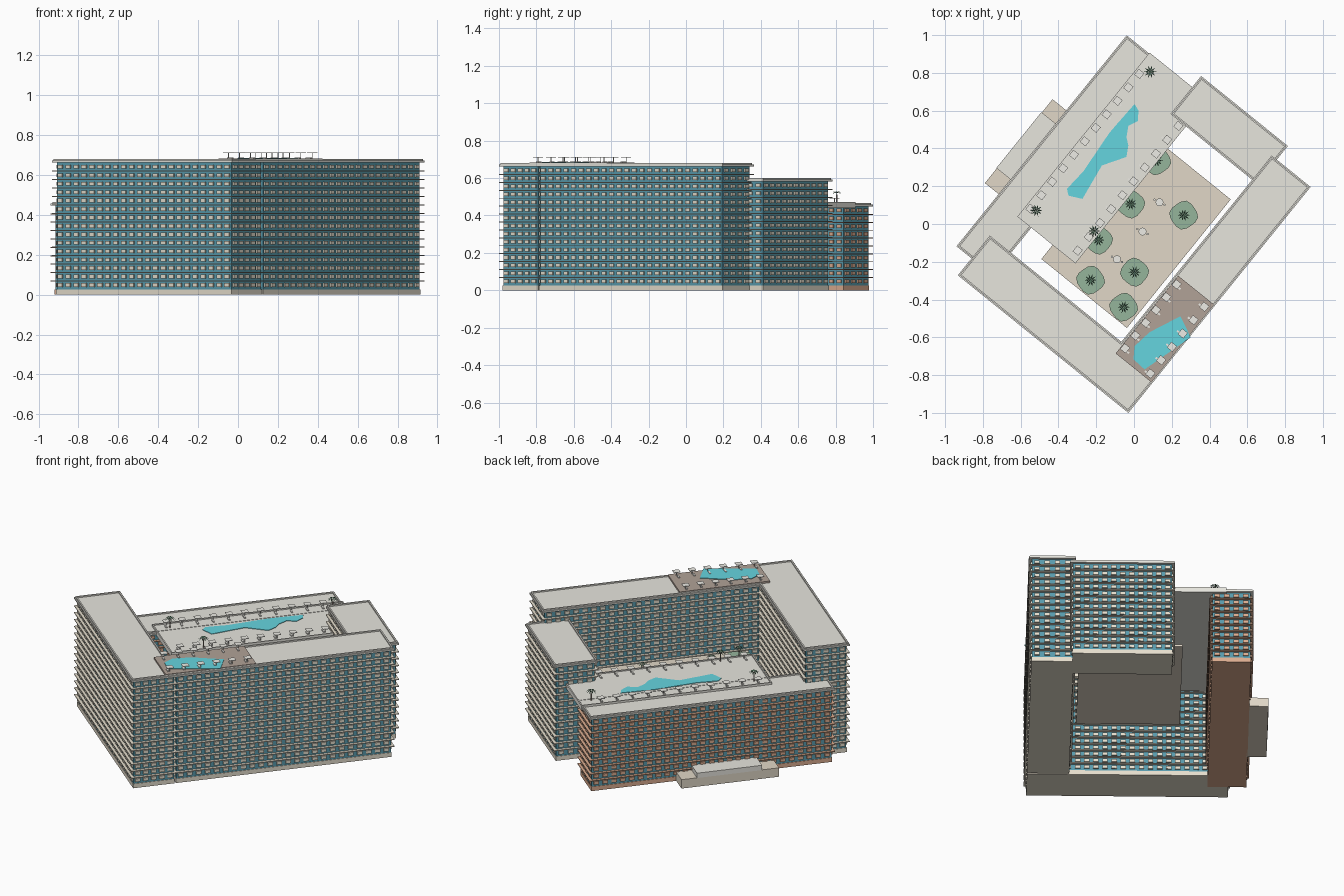
import bpy, bmesh, math
from mathutils import Matrix, Vector

if "Cube" in bpy.data.objects:
    bpy.data.objects.remove(bpy.data.objects["Cube"])

# Site frame: local x runs along the long wings, local y across the court
SITE = Matrix.Translation((-0.03, -1.0, 0)) @ Matrix.Rotation(math.radians(51.1), 4, 'Z')


def mat(name, r, g, b):
    m = bpy.data.materials.new(name)
    m.diffuse_color = (r, g, b, 1)
    m.use_nodes = True
    m.node_tree.nodes["Principled BSDF"].inputs["Base Color"].default_value = m.diffuse_color
    return m


GLASS = mat("glass", 0.10, 0.33, 0.42)
CREAM = mat("cream", 0.80, 0.74, 0.62)
ORANGE = mat("terracotta", 0.72, 0.42, 0.28)
ROOF = mat("roof", 0.80, 0.79, 0.73)
TAN = mat("paving", 0.75, 0.68, 0.57)
BROWN = mat("wood_deck", 0.44, 0.36, 0.31)
WATER = mat("water", 0.13, 0.66, 0.74)
GREEN = mat("lawn", 0.30, 0.46, 0.33)
LEAF = mat("palm_leaf", 0.10, 0.22, 0.14)
WHITE = mat("canvas", 0.85, 0.84, 0.79)


def box(bm, x0, x1, y0, y1, z0, z1, mi=0):
    m = Matrix.Translation(((x0 + x1) / 2, (y0 + y1) / 2, (z0 + z1) / 2)) @ \
        Matrix.Diagonal((x1 - x0, y1 - y0, z1 - z0, 1))
    vs = bmesh.ops.create_cube(bm, size=1, matrix=m)['verts']
    for f in {f for v in vs for f in v.link_faces}:
        f.material_index = mi


def finish(bm, name, mats, world=SITE):
    me = bpy.data.meshes.new(name)
    bm.to_mesh(me)
    bm.free()
    for m in mats:
        me.materials.append(m)
    ob = bpy.data.objects.new(name, me)
    bpy.context.collection.objects.link(ob)
    ob.matrix_world = world
    return ob


def slab(name, x0, x1, y0, y1, z0, z1, m):
    bm = bmesh.new()
    box(bm, x0, x1, y0, y1, z0, z1)
    return finish(bm, name, [m])


def rim(bm, x0, x1, y0, y1, z0, z1, w, mi):
    box(bm, x0, x1, y0, y0 + w, z0, z1, mi)
    box(bm, x0, x1, y1 - w, y1, z0, z1, mi)
    box(bm, x0, x0 + w, y0 + w, y1 - w, z0, z1, mi)
    box(bm, x1 - w, x1, y0 + w, y1 - w, z0, z1, mi)


def wing(name, x0, x1, y0, y1, h, floors, trim):
    """Glass core with base, storey ledges, spandrel panels and parapet."""
    bm = bmesh.new()
    o, base, t = 0.017, 0.027, 0.008
    a0, a1, b0, b1 = x0 + o, x1 - o, y0 + o, y1 - o
    box(bm, a0, a1, b0, b1, base, h - 0.012, 0)
    box(bm, a0 - 0.003, a1 + 0.003, b0 - 0.003, b1 + 0.003, 0, base, 1)
    box(bm, x0, x1, y0, y1, h - 0.018, h - 0.008, 2)
    rim(bm, x0 + 0.006, x1 - 0.006, y0 + 0.006, y1 - 0.006, h - 0.008, h, 0.008, 2)
    step = (h - 0.018 - base) / floors
    nx, ny = round((a1 - a0) / 0.052), round((b1 - b0) / 0.052)
    for k in range(floors):
        z = base + k * step
        if k:
            box(bm, x0, x1, y0, y1, z - 0.003, z + 0.002, 1)
        p0, p1 = z + 0.012, z + 0.031
        for i in range(nx):
            c = a0 + (i + 0.5) * (a1 - a0) / nx
            box(bm, c - 0.015, c + 0.015, b0 - t, b0, p0, p1, 1)
            box(bm, c - 0.015, c + 0.015, b1, b1 + t, p0, p1, 1)
        for i in range(ny):
            c = b0 + (i + 0.5) * (b1 - b0) / ny
            box(bm, a0 - t, a0, c - 0.015, c + 0.015, p0, p1, 1)
            box(bm, a1, a1 + t, c - 0.015, c + 0.015, p0, p1, 1)
    return finish(bm, name, [GLASS, trim, ROOF])


wing("front_left_wing", 0, 0.27, 0, 1.16, 0.68, 15, CREAM)
wing("right_wing", 0.25, 1.537, 0, 0.265, 0.68, 15, CREAM)
wing("back_right_wing", 1.372, 1.63, 0.23, 0.82, 0.60, 13, CREAM)
wing("back_left_wing", 0.115, 1.55, 1.015, 1.262, 0.466, 10, ORANGE)

# Entrance block
slab("entrance_base", 0.47, 1.04, 1.24, 1.355, 0, 0.055, TAN)
slab("entrance_canopy", 0.57, 0.95, 1.24, 1.358, 0.055, 0.085, ROOF)

# Raised pool terrace with parapet
DECK = 0.464
bm = bmesh.new()
box(bm, 0.44, 1.555, 0.715, 1.11, 0.44, DECK)
rim(bm, 0.44, 1.555, 0.715, 1.11, DECK, DECK + 0.007, 0.007, 0)
finish(bm, "pool_terrace", [ROOF])

# Courtyard and rooftop deck
YARD = 0.29
slab("courtyard", 0.345, 1.22, 0.288, 0.87, YARD - 0.012, YARD, TAN)
slab("rooftop_deck", 0.203, 0.731, 0.008, 0.25, 0.67, 0.683, BROWN)


def plate(name, pts, z, t, m):
    bm = bmesh.new()
    f = bm.faces.new([bm.verts.new((x, y, z)) for x, y in pts])
    r = bmesh.ops.extrude_face_region(bm, geom=[f])
    bmesh.ops.translate(bm, vec=(0, 0, t), verts=[v for v in r['geom'] if isinstance(v, bmesh.types.BMVert)])
    bmesh.ops.recalc_face_normals(bm, faces=bm.faces)
    finish(bm, name, [m], Matrix())


plate("terrace_pool", [(0.003, 0.635), (0.024, 0.60), (0.02, 0.545), (-0.03, 0.52), (-0.04, 0.46),
                       (-0.03, 0.415), (-0.04, 0.355), (-0.17, 0.31), (-0.273, 0.133), (-0.347, 0.15),
                       (-0.355, 0.186), (-0.267, 0.28), (-0.13, 0.483), (-0.085, 0.535)], DECK, 0.003, WATER)
plate("rooftop_pool", [(0.246, -0.488), (0.30, -0.60), (0.056, -0.77), (-0.003, -0.716),
                       (0.003, -0.647), (0.082, -0.573)], 0.683, 0.003, WATER)


# Rows of parasols with loungers
def parasols(name, n, xa, xb, y, z, side):
    bm = bmesh.new()
    for i in range(n):
        x = xa + (xb - xa) * i / (n - 1)
        box(bm, x - 0.0015, x + 0.0015, y - 0.0015, y + 0.0015, z, z + 0.028)
        box(bm, x - 0.019, x + 0.019, y - 0.019, y + 0.019, z + 0.027, z + 0.030)
        box(bm, x - 0.012, x - 0.002, y, y + side * 0.032, z, z + 0.006)
    finish(bm, name, [WHITE])


parasols("terrace_parasols_outer", 11, 0.516, 1.433, 1.082, DECK, -1)
parasols("terrace_parasols_inner", 10, 0.50, 1.349, 0.748, DECK, 1)
parasols("rooftop_parasols_inner", 6, 0.255, 0.69, 0.228, 0.683, -1)
parasols("rooftop_parasols_outer", 6, 0.235, 0.69, 0.04, 0.683, 1)


# Palms: tapered trunk and drooping fronds
def palm(name, x, y, z, h=0.055, r=0.033):
    bm = bmesh.new()
    bmesh.ops.create_cone(bm, cap_ends=True, segments=6, radius1=0.004, radius2=0.0025, depth=h,
                          matrix=Matrix.Translation((0, 0, h / 2)))
    for f in bm.faces:
        f.material_index = 1
    for k in range(10):
        a = k * math.tau / 10
        d, s = Vector((math.cos(a), math.sin(a), 0)), Vector((-math.sin(a), math.cos(a), 0))
        up = Vector((0, 0, 1))
        c = [up * h, d * r * .5 + s * .004 + up * (h + .008), d * r + up * (h - .004),
             d * r * .5 - s * .004 + up * (h + .008)]
        v = [bm.verts.new(p) for p in c]
        bm.faces.new((v[0], v[1], v[3]))
        bm.faces.new((v[1], v[2], v[3]))
    finish(bm, name, [LEAF, BROWN], Matrix.Translation((x, y, z)))


for i, (x, y) in enumerate([(0.085, 0.806), (-0.517, 0.072), (-0.21, -0.037)]):
    palm(f"terrace_palm_{i}", x, y, DECK)

# Courtyard planting beds, each with a palm
beds = [(0.12, 0.335), (-0.018, 0.106), (0.263, 0.047), (-0.188, -0.085),
        (-0.23, -0.297), (0.003, -0.255), (-0.055, -0.44)]
for i, (x, y) in enumerate(beds):
    pts = []
    for k in range(16):
        a = k * math.tau / 16
        c, s = math.cos(a), math.sin(a)
        rr = 0.068 / (abs(c) ** 3.2 + abs(s) ** 3.2) ** (1 / 3.2)
        b = math.radians(51 if i % 2 else 35)
        pts.append((x + rr * (c * math.cos(b) - s * math.sin(b)), y + rr * (c * math.sin(b) + s * math.cos(b))))
    plate(f"planting_bed_{i}", pts, YARD, 0.008, GREEN)
    palm(f"courtyard_palm_{i}", x, y, YARD + 0.008, 0.05)

# Round courtyard tables with stools
for i, (x, y) in enumerate([(0.135, 0.115), (0.045, -0.04), (-0.09, -0.187)]):
    bm = bmesh.new()
    for dx, r, h in [(0, 0.021, 0.018), (0.027, 0.006, 0.010), (-0.027, 0.006, 0.010)]:
        bmesh.ops.create_cone(bm, cap_ends=True, segments=12, radius1=r * 0.4, radius2=r, depth=h,
                              matrix=Matrix.Translation((dx, -dx * 0.5, h / 2)))
    finish(bm, f"courtyard_table_{i}", [WHITE], Matrix.Translation((x, y, YARD)))
